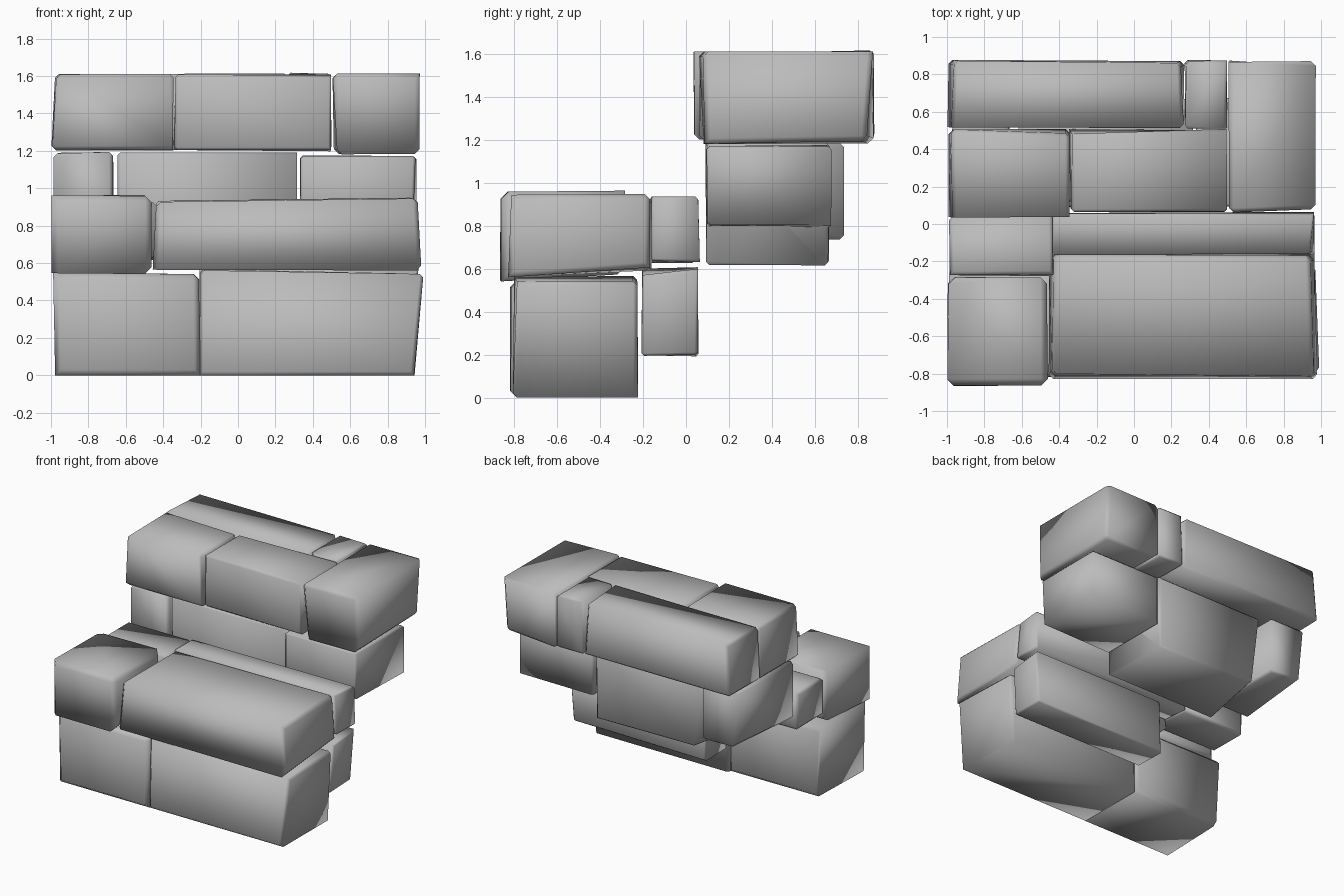
import bpy, bmesh, random
from mathutils import Vector

if "Cube" in bpy.data.objects:
    bpy.data.objects.remove(bpy.data.objects["Cube"])

random.seed(4)

# Darker stone grey
grey = bpy.data.materials.new("stone_grey")
grey.diffuse_color = (0.5, 0.5, 0.5, 1)
grey.use_nodes = True
grey.node_tree.nodes["Principled BSDF"].inputs["Base Color"].default_value = grey.diffuse_color


def stone(name, xs, ys, zs, tweaks=None, bevel=0.02):
    """Rough-cut block: box by extents, nudged corners, chamfers on most edges,
    fully smooth normals so the large faces shade as soft gradients.
    tweaks maps a corner (i, j, k), 0 = low side, 1 = high side, to an offset."""
    tweaks = tweaks or {}
    bm = bmesh.new()
    bmesh.ops.create_cube(bm, size=1)
    for v in bm.verts:
        key = tuple(int(c > 0) for c in v.co)
        v.co = Vector((xs[key[0]], ys[key[1]], zs[key[2]]))
        # small inward irregularity
        for a in range(3):
            v.co[a] += (1 - 2 * key[a]) * random.uniform(0, 0.01)
        if key[2] == 0 and zs[0] == 0:
            v.co.z = 0
        v.co += Vector(tweaks.get(key, (0, 0, 0)))
    worn = random.sample(bm.edges[:], 8)
    bmesh.ops.bevel(bm, geom=worn, offset=bevel, segments=1,
                    profile=0.5, affect='EDGES', clamp_overlap=True)
    bmesh.ops.triangulate(bm, faces=bm.faces[:])
    for f in bm.faces:
        f.smooth = True
    me = bpy.data.meshes.new(name)
    bm.to_mesh(me)
    bm.free()
    me.materials.append(grey)
    ob = bpy.data.objects.new(name, me)
    bpy.context.collection.objects.link(ob)
    return ob


# Bottom course
stone("bottom_left_stone", (-0.99, -0.20), (-0.82, -0.22), (0, 0.55),
      {(0, 0, 0): (0.01, 0, 0), (0, 1, 0): (0.02, 0, 0)}, 0.03)
stone("bottom_right_stone", (-0.21, 0.995), (-0.81, -0.22), (0, 0.57),
      {(1, 0, 0): (-0.05, 0, 0), (1, 1, 0): (-0.05, 0, 0),
       (1, 0, 1): (0, 0.02, -0.02), (1, 1, 1): (-0.02, 0, -0.02)}, 0.02)
stone("bottom_back_stone", (-0.21, 0.965), (-0.21, 0.06), (0.19, 0.61),
      {(1, 0, 1): (0, 0, -0.03), (1, 0, 0): (-0.02, 0, 0), (1, 1, 0): (-0.02, 0, 0)}, 0.012)

# Second course
stone("second_left_stone", (-1.0, -0.46), (-0.87, -0.28), (0.54, 0.965),
      {(0, 1, 0): (0, 0, 0.03), (1, 1, 0): (0, 0, 0.03)}, 0.035)
stone("second_right_stone", (-0.46, 0.99), (-0.83, -0.16), (0.56, 0.955),
      {(0, 0, 1): (0.02, 0.02, -0.02), (0, 1, 1): (0.03, 0, -0.02),
       (1, 0, 1): (-0.02, 0.01, 0), (1, 1, 1): (-0.04, 0, 0),
       (0, 1, 0): (0, 0, 0.03), (1, 1, 0): (-0.02, 0, 0.04)}, 0.025)
stone("second_back_left_stone", (-0.99, -0.43), (-0.28, 0.05), (0.62, 0.93))
stone("second_back_right_stone", (-0.44, 0.97), (-0.165, 0.065), (0.63, 0.94),
      {(1, 0, 1): (-0.03, 0, 0), (0, 0, 0): (0.02, 0, 0)}, 0.012)

# Third course
stone("third_left_stone", (-0.99, -0.66), (0.09, 0.74), (0.735, 1.195),
      {(0, 1, 0): (0.06, 0, 0), (0, 1, 1): (0.02, 0, 0)})
stone("third_middle_stone", (-0.65, 0.32), (0.09, 0.67), (0.61, 1.195),
      {(0, 1, 0): (0.10, 0, 0.01), (0, 1, 1): (0.03, 0, 0)}, 0.015)
stone("third_right_stone", (0.325, 0.955), (0.09, 0.68), (0.795, 1.18),
      {(1, 0, 0): (-0.015, 0.01, 0)}, 0.015)

# Top course
stone("top_front_left_stone", (-1.0, -0.34), (0.03, 0.51), (1.2, 1.615),
      {(0, 0, 1): (0.02, 0, 0), (0, 1, 1): (0.02, 0, 0), (1, 1, 1): (0, -0.02, 0)}, 0.022)
stone("top_front_middle_stone", (-0.35, 0.50), (0.06, 0.51), (1.195, 1.61),
      {(0, 0, 1): (0.01, 0, 0), (0, 1, 1): (0.01, -0.02, 0)}, 0.015)
stone("top_right_stone", (0.505, 0.975), (0.055, 0.875), (1.18, 1.615),
      {(0, 0, 0): (0.02, 0.02, 0), (1, 0, 0): (0, 0.03, 0),
       (1, 1, 0): (0, -0.03, 0.01), (1, 0, 1): (0, 0.02, 0)}, 0.025)
stone("top_back_long_stone", (-1.0, 0.275), (0.51, 0.88), (1.2, 1.615),
      {(0, 1, 1): (0.03, 0, 0), (0, 0, 1): (0.02, 0, 0),
       (1, 1, 1): (-0.02, -0.01, 0)}, 0.02)
stone("top_back_small_stone", (0.27, 0.50), (0.51, 0.88), (1.2, 1.62), None, 0.015)
